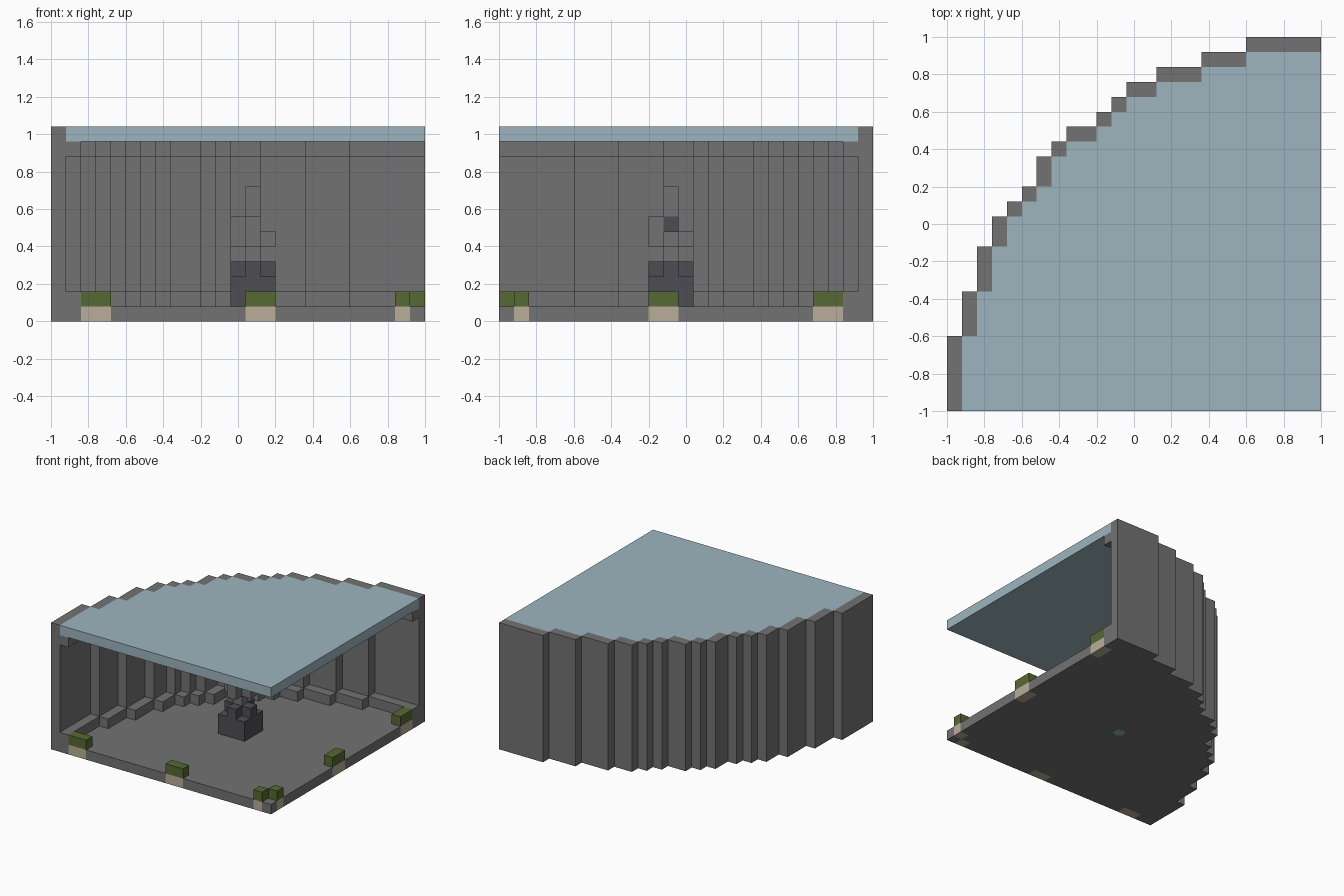
import bpy
import bmesh
import math
from mathutils import Vector

if "Cube" in bpy.data.objects:
    bpy.data.objects.remove(bpy.data.objects["Cube"], do_unlink=True)

CELL = 0.08
GRID = 25
TOP = 12


def material(name, rgb):
    mat = bpy.data.materials.new(name)
    mat.use_nodes = True
    mat.diffuse_color = (*rgb, 1)
    mat.node_tree.nodes["Principled BSDF"].inputs["Base Color"].default_value = (*rgb, 1)
    return mat


stone = material("grey stone", (0.17, 0.17, 0.17))
glass = material("pale blue", (0.34, 0.46, 0.52))
dark = material("dark slate", (0.076, 0.074, 0.086))
green = material("moss green", (0.093, 0.138, 0.034))
beige = material("beige", (0.48, 0.42, 0.32))
teal = material("pale teal", (0.28, 0.46, 0.40))

# Every occupied cell belongs to one part, so no hidden inner faces are made
cells = {}


def fill(part, xs, ys, zs):
    for i in xs:
        for j in ys:
            for k in zs:
                cells[i, j, k] = part


def span(start, count=1):
    return range(start, start + count)


# Stepped quarter-round plan: depth of each column of cells
depth = [5, 8, 11, 13, 14, 15, 17, 18, 19, 19, 20, 21, 22, 22]
depth += [23] * 3 + [24] * 3 + [25] * 5
plan = {(i, j) for i in range(GRID) for j in range(depth[i])}
rim = {(i, j) for i, j in plan if (i - 1, j) not in plan or (i, j + 1) not in plan}
inner = plan - rim
shelf = {(i, j) for i, j in inner if (i - 1, j) in rim or (i, j + 1) in rim}

# Floor, roof, outer wall, and the ledges at the foot and head of the wall
for i, j in plan:
    fill("floor", [i], [j], [0])
for i, j in inner:
    fill("roof", [i], [j], [TOP])
for i, j in rim:
    fill("outer_wall", [i], [j], range(TOP + 1))
for i, j in shelf:
    fill("lower_ledge", [i], [j], [1])
    fill("upper_ledge", [i], [j], [TOP - 1])

# Green blocks on beige footings, mirrored across the diagonal to both open sides
for start, count in ((2, 2), (13, 2), (23, 1)):
    for part, level in (("footings", 0), ("green_blocks", 1)):
        fill(part, span(start, count), [0], [level])
        fill(part, [GRID - 1], [GRID - 1 - n for n in span(start, count)], [level])

# Pedestal: square base with a cross-shaped cap
CX, CY = 13, 11
fill("pedestal_base", span(CX - 1, 3), span(CY - 1, 3), span(1, 2))
fill("pedestal_base", span(CX - 1, 3), [CY], [3])
fill("pedestal_base", [CX], span(CY - 1, 3), [3])

# Column with short arms and a dark core
fill("column", [CX], [CY], span(4, 5))
for dx, dy, height in ((-1, 0, 2), (0, -1, 2), (1, 0, 1), (0, 1, 1)):
    fill("column", [CX + dx], [CY + dy], span(5, height))
fill("column_core", [CX], [CY], [6])


def build(part, mat):
    """Make the exposed faces of all cells of one part."""
    bm = bmesh.new()
    for cell, owner in cells.items():
        if owner != part:
            continue
        centre = Vector(cell) + Vector((0.5, 0.5, 0.5))
        for axis in range(3):
            for sign in (-1, 1):
                normal = Vector((0, 0, 0))
                normal[axis] = sign
                if tuple(int(c + n) for c, n in zip(cell, normal)) in cells:
                    continue
                u = Vector((0, 0, 0))
                u[(axis + 1) % 3] = 0.5
                v = normal.cross(u)
                mid = centre + normal / 2
                corners = (mid - u - v, mid + u - v, mid + u + v, mid - u + v)
                bm.faces.new([bm.verts.new(p * CELL - Vector((1, 1, 0))) for p in corners])
    bmesh.ops.remove_doubles(bm, verts=bm.verts, dist=0.001)
    bmesh.ops.dissolve_limit(bm, angle_limit=math.radians(1), verts=bm.verts, edges=bm.edges)
    mesh = bpy.data.meshes.new(part)
    bm.to_mesh(mesh)
    bm.free()
    mesh.materials.append(mat)
    bpy.context.collection.objects.link(bpy.data.objects.new(part, mesh))


for part, mat in (
    ("floor", stone), ("roof", glass), ("outer_wall", stone),
    ("lower_ledge", stone), ("upper_ledge", stone),
    ("footings", beige), ("green_blocks", green),
    ("pedestal_base", dark), ("column", stone), ("column_core", dark),
):
    build(part, mat)

# Small round plate under the floor, below the pedestal
bpy.ops.mesh.primitive_cylinder_add(
    vertices=12, radius=0.045, depth=0.002, location=(0.08, -0.08, 0))
plate = bpy.context.object
plate.name = "floor_plate"
plate.data.materials.append(teal)
